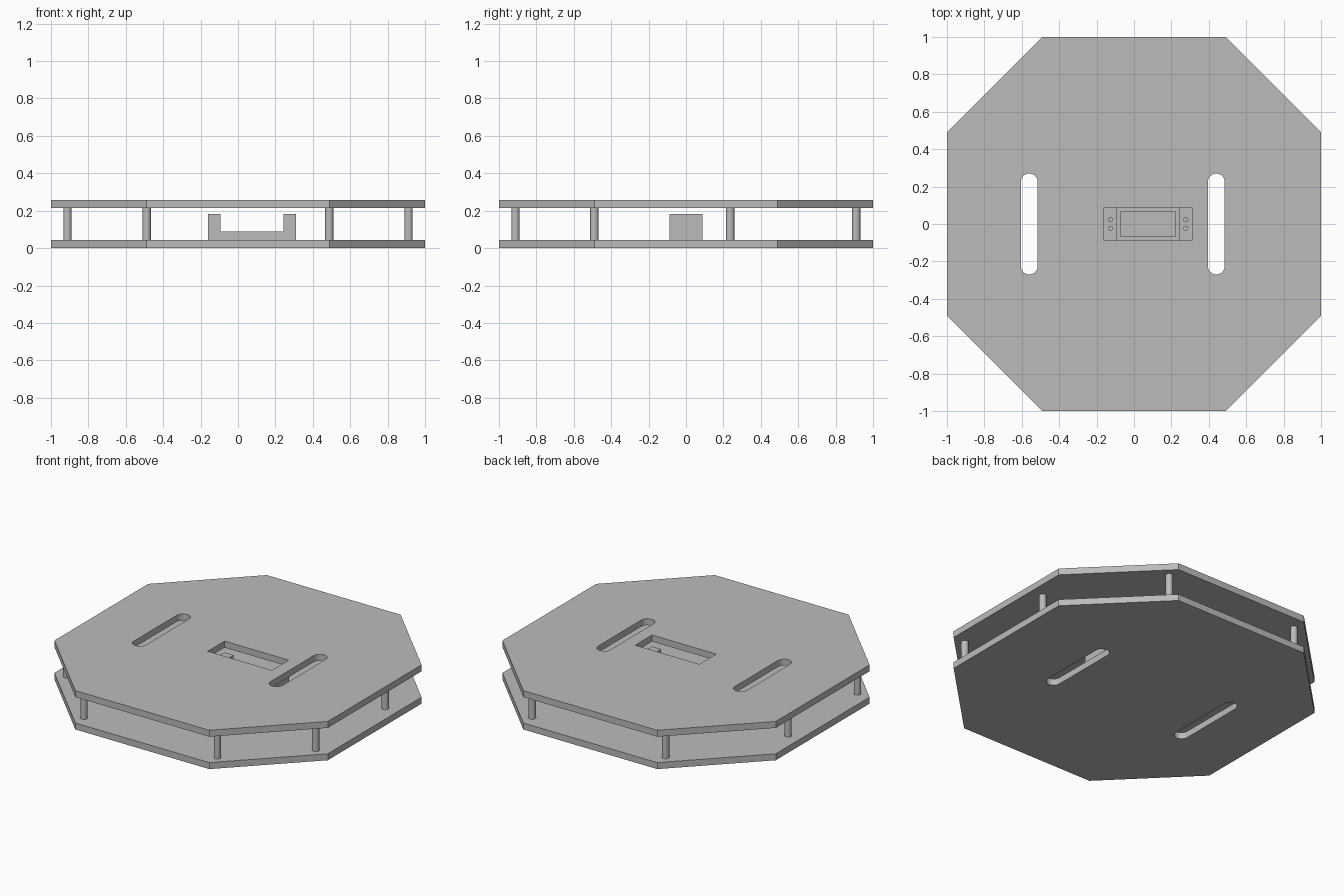
import bpy, bmesh, math

cube = bpy.data.objects.get("Cube")
if cube:
    bpy.data.objects.remove(cube, do_unlink=True)

grey = bpy.data.materials.new("plain grey")
grey.use_nodes = True
colour = (0.5, 0.5, 0.5, 1)
grey.diffuse_color = colour
grey.node_tree.nodes["Principled BSDF"].inputs["Base Color"].default_value = colour

BASE_TOP, DECK_LOW, DECK_TOP = 0.043, 0.214, 0.257


def rect(x0, x1, half_y):
    return [(x0, -half_y), (x1, -half_y), (x1, half_y), (x0, half_y)]


def circle(x, y, r, n=24):
    return [(x + r * math.cos(2 * math.pi * i / n),
             y + r * math.sin(2 * math.pi * i / n)) for i in range(n)]


def slot(x, r, half_y, n=12):
    """Upright slot with rounded ends."""
    pts = []
    for start, side in ((0, 1), (math.pi, -1)):
        for i in range(n + 1):
            a = start + math.pi * i / n
            pts.append((x + r * math.cos(a), side * (half_y - r) + r * math.sin(a)))
    return pts


def prism(name, loops, z0, z1):
    """Extrude an outline (first loop) with holes (other loops)."""
    curve = bpy.data.curves.new(name, "CURVE")
    curve.dimensions = "2D"
    curve.fill_mode = "BOTH"
    curve.extrude = (z1 - z0) / 2
    for loop in loops:
        spline = curve.splines.new("POLY")
        spline.points.add(len(loop) - 1)
        for point, (x, y) in zip(spline.points, loop):
            point.co = (x, y, 0, 1)
        spline.use_cyclic_u = True
    temp = bpy.data.objects.new(name + " outline", curve)
    bpy.context.collection.objects.link(temp)
    bpy.context.view_layer.update()
    mesh = bpy.data.meshes.new_from_object(
        temp.evaluated_get(bpy.context.evaluated_depsgraph_get()))
    bpy.data.objects.remove(temp, do_unlink=True)

    # weld caps to walls and place at the right height
    bm = bmesh.new()
    bm.from_mesh(mesh)
    bmesh.ops.remove_doubles(bm, verts=bm.verts, dist=1e-5)
    bmesh.ops.recalc_face_normals(bm, faces=bm.faces)
    bmesh.ops.translate(bm, verts=bm.verts, vec=(0, 0, (z0 + z1) / 2))
    bm.to_mesh(mesh)
    bm.free()
    mesh.materials.clear()
    mesh.materials.append(grey)
    obj = bpy.data.objects.new(name, mesh)
    bpy.context.collection.objects.link(obj)
    bpy.ops.object.select_all(action="DESELECT")
    obj.select_set(True)
    bpy.context.view_layer.objects.active = obj
    bpy.ops.object.shade_smooth_by_angle(angle=math.radians(30))
    return obj


# Octagonal plates with two wheel slots each
C = 0.49
octagon = [(-C, -1), (C, -1), (1, -C), (1, C), (C, 1), (-C, 1), (-1, C), (-1, -C)]
slots = [slot(x, 0.045, 0.27) for x in (-0.56, 0.44)]
LEFT, RIGHT, HALF = -0.16, 0.31, 0.088
prism("bottom_plate", [octagon] + slots, 0, BASE_TOP)
prism("top_plate", [octagon] + slots + [rect(LEFT, RIGHT, HALF)], DECK_LOW, DECK_TOP)

# Round spacer posts, mirrored left and right
posts = {"front": (0.488, -0.912), "front_side": (0.912, -0.49),
         "rear_side": (0.912, 0.236), "rear": (0.488, 0.91)}
for label, (x, y) in posts.items():
    for side, sign in (("left", 1), ("right", -1)):
        prism(f"{label}_post_{side}", [circle(sign * x, y, 0.022)], BASE_TOP, DECK_LOW)

# U-shaped holder: base with a rectangular window, two arms with screw holes
ARM = 0.067
prism("holder_base", [rect(LEFT + ARM, RIGHT - ARM, HALF), rect(-0.07, 0.22, 0.067)],
      BASE_TOP, 0.088)
for side, x0 in (("right", LEFT), ("left", RIGHT - ARM)):
    holes = [circle(x0 + ARM / 2, y, 0.011, 16) for y in (-0.023, 0.023)]
    prism(f"holder_arm_{side}", [rect(x0, x0 + ARM, HALF)] + holes, BASE_TOP, 0.182)
